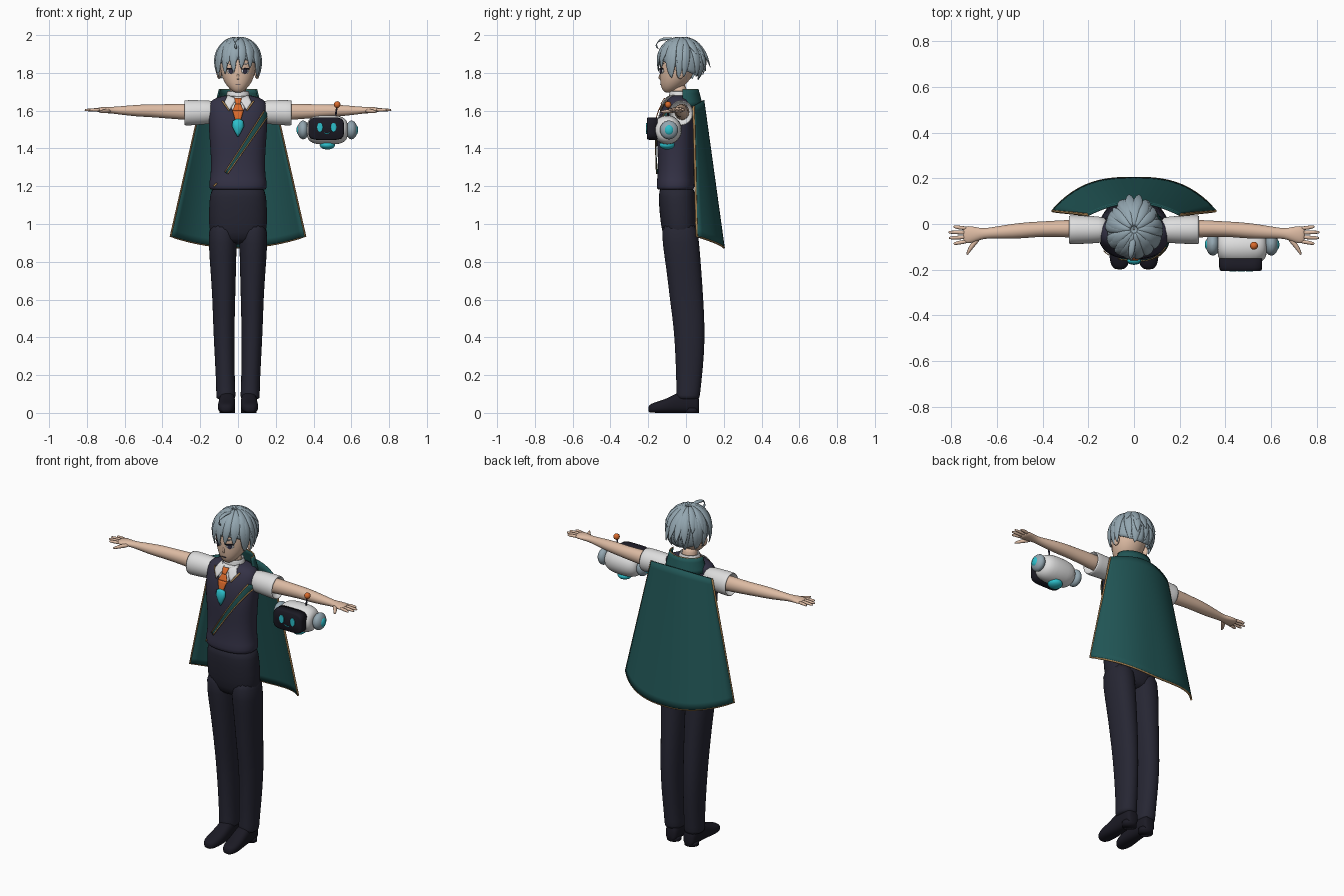
import bpy, bmesh, random
from math import sin, cos, pi, radians
from mathutils import Vector

random.seed(4)
if "Cube" in bpy.data.objects:
    bpy.data.objects.remove(bpy.data.objects["Cube"])


def material(name, code):
    srgb = [int(code[i:i + 2], 16) / 255 for i in (0, 2, 4)]
    col = [((c + .055) / 1.055) ** 2.4 for c in srgb] + [1]
    m = bpy.data.materials.new(name)
    m.use_nodes = True
    m.diffuse_color = col
    m.node_tree.nodes["Principled BSDF"].inputs["Base Color"].default_value = col
    return m


SKIN = material("skin", "DDBBA3")
HAIR = material("blue grey", "93A6B0")
VEST = material("dark plum", "343246")
TROUSER = material("midnight", "262633")
CAPE = material("deep teal", "215656")
WHITE = material("white", "DEDEDE")
ORANGE = material("orange", "D9692B")
CYAN = material("cyan", "2CBFCB")
BLACK = material("near black", "1B1A24")
GOLD = material("gold", "A98352")


def make(name, verts, faces, mat, subsurf=0, mirror=False, thick=0):
    mesh = bpy.data.meshes.new(name)
    mesh.from_pydata([tuple(v) for v in verts], [], faces)
    bm = bmesh.new()
    bm.from_mesh(mesh)
    bmesh.ops.recalc_face_normals(bm, faces=bm.faces)
    bm.to_mesh(mesh)
    bm.free()
    mesh.materials.append(mat)
    mesh.shade_smooth()
    ob = bpy.data.objects.new(name, mesh)
    bpy.context.collection.objects.link(ob)
    if thick:
        s = ob.modifiers.new("thickness", 'SOLIDIFY')
        s.thickness, s.offset = thick, 0
    if mirror:
        ob.modifiers.new("mirror", 'MIRROR').use_mirror_merge = False
    if subsurf:
        s = ob.modifiers.new("smooth", 'SUBSURF')
        s.levels = s.render_levels = subsurf
    return ob


def tube(name, rings, mat, ref=(1, 0, 0), axis=None, sides=16, p=2, cap=True, subsurf=1, **kw):
    """Skin rings (x, y, z, a, b); a lies along ref, b across it."""
    verts, faces = [], []
    pts = [Vector(r[:3]) for r in rings]
    n = len(pts)
    for i, r in enumerate(rings):
        t = Vector(axis) if axis else (pts[min(i + 1, n - 1)] - pts[max(i - 1, 0)]).normalized()
        u = Vector(ref)
        u = (u - t * u.dot(t)).normalized()
        v = t.cross(u)
        for k in range(sides):
            c, s = cos(2 * pi * k / sides), sin(2 * pi * k / sides)
            f = (abs(c) ** p + abs(s) ** p) ** (-1 / p)
            verts.append(pts[i] + u * r[3] * c * f + v * r[4] * s * f)
    for i in range(n - 1):
        for k in range(sides):
            j = (k + 1) % sides
            faces.append((i * sides + k, i * sides + j, (i + 1) * sides + j, (i + 1) * sides + k))
    if cap:
        faces += [tuple(range(sides)), tuple(range((n - 1) * sides, n * sides))]
    return make(name, verts, faces, mat, subsurf, **kw)


def sheet(name, f, nu, nv, mat, **kw):
    """Grid surface from f(u, v), u in -1..1 and v in 0..1."""
    verts = [f(2 * i / nu - 1, j / nv) for j in range(nv + 1) for i in range(nu + 1)]
    w = nu + 1
    faces = [(j * w + i, j * w + i + 1, (j + 1) * w + i + 1, (j + 1) * w + i)
             for j in range(nv) for i in range(nu)]
    return make(name, verts, faces, mat, **kw)


def patch(name, f, mat, target, off=.004, nu=4, nv=16, **kw):
    """Thin plate laid on the front of a target; f gives (x, z)."""
    bpy.context.view_layer.update()
    ev = target.evaluated_get(bpy.context.evaluated_depsgraph_get())

    def g(u, v):
        x, z = f(u, v)
        hit, loc, _, _ = ev.ray_cast(Vector((x, -1, z)), Vector((0, 1, 0)))
        return (x, (loc.y if hit else -.05) - off, z)
    return sheet(name, g, nu, nv, mat, thick=.004, **kw)


def band(a, b, w0, w1, shift=0):
    a, b = Vector(a), Vector(b)
    d = (b - a).normalized()
    side = Vector((-d.y, d.x))
    return lambda u, v: a.lerp(b, v) + side * (shift + u * (w0 + (w1 - w0) * v))


def oval(x, z, rx, rz):
    return lambda u, v: (x + rx * u * sin(pi * (.02 + .96 * v)), z + rz * cos(pi * (.02 + .96 * v)))


def ball(name, c, r, mat, **kw):
    rings = [(c[0], c[1], c[2] + r[2] * cos(pi * t / 10), r[0] * sin(pi * t / 10) + 1e-4,
              r[1] * sin(pi * t / 10) + 1e-4) for t in range(11)]
    return tube(name, rings, mat, axis=(0, 0, 1), **kw)


UP = (0, 0, 1)
# Head, neck, ears and nose
head = tube("head", [(0, -.095, 1.695, .012, .012), (0, -.088, 1.703, .032, .034), (0, -.072, 1.73, .06, .063),
                     (0, -.055, 1.77, .084, .084), (0, -.045, 1.82, .095, .095), (0, -.035, 1.88, .1, .1),
                     (0, -.03, 1.93, .085, .09), (0, -.03, 1.96, .04, .045)], SKIN, axis=UP, sides=20)
tube("neck", [(0, -.03, 1.62, .05, .045), (0, -.035, 1.68, .042, .04), (0, -.04, 1.75, .045, .045)], SKIN, axis=UP)
ball("ears", (.1, -.03, 1.8), (.014, .022, .032), SKIN, mirror=True)
tube("nose", [(0, -.133, 1.8, .005, .004), (0, -.143, 1.772, .008, .008), (0, -.133, 1.763, .007, .004)],
     SKIN, axis=UP, sides=8)
# Painted face
patch("eye_whites", oval(.038, 1.81, .02, .014), WHITE, head, .002, mirror=True)
patch("irises", oval(.038, 1.81, .011, .015), VEST, head, .005, mirror=True)
patch("lashes", band((.016, 1.82), (.06, 1.823), .003, .004), BLACK, head, .007, nu=2, mirror=True)
patch("brows", band((.018, 1.845), (.06, 1.85), .003, .002), HAIR, head, .004, nu=2, mirror=True)
patch("mouth", band((-.014, 1.738), (.014, 1.738), .0015, .0015), VEST, head, .002, nu=2)

# Hair: scalp cap, overlapping locks and a curl
RX, RY, RZ = .117, .122, .122


def scalp(az, th, s):
    back = (1 - cos(az)) / 2
    h = sin(th)
    if th > pi / 2:
        h = 1 - (.15 + .6 * back) * (1 - h)
    return Vector((s * RX * h * sin(az), -.025 - s * RY * h * cos(az), 1.858 + s * RZ * cos(th)))


sheet("hair_cap", lambda u, v: scalp(u * pi, .02 + v * radians(82 + 50 * (1 - cos(u * pi)) / 2), .98),
      32, 12, HAIR, thick=.008)


def lock(name, az, th0, th1, width, flare, sweep):
    rings = []
    for i in range(7):
        t = i / 6
        s = 1 + .03 * sin(pi * t) + flare * t ** 3
        w = width * (.45 + 1.1 * t - 1.5 * t ** 3) + .001
        q = scalp(az + sweep * t, th0 + (th1 - th0) * t, s)
        rings.append((*q, .014 * (1 - t ** 2) + .001, w))
    out = Vector((sin(az), -cos(az), .35))
    tube(name, rings, HAIR, ref=out, sides=8)


for i in range(20):
    az = 2 * pi * i / 20
    back = (1 - cos(az)) / 2
    end = radians(107 + 16 * sin(az) ** 2 + 22 * back + random.uniform(-9, 9))
    lock("long_lock", az, .25, end, .03, .02 + .04 * back, random.uniform(-.25, .2))
for i in range(13):
    az = 2 * pi * (i + .5) / 13
    back = (1 - cos(az)) / 2
    lock("upper_lock", az, .1, radians(random.uniform(72, 98)), .03, .05 + .12 * back ** 2,
         random.uniform(-.3, .3))
for az in (-.45, -.15, .15, .45):
    lock("back_spike", pi + az, .5, radians(97 + 30 * abs(az)), .028, .34 - .25 * abs(az), 0)
tube("hair_curl", [(0, -.05, 1.975, .008, .014), (-.01, -.1, 1.984, .009, .016), (-.015, -.145, 1.975, .008, .015),
                   (-.015, -.163, 1.945, .007, .013), (-.01, -.145, 1.925, .002, .004)], HAIR, ref=(0, .3, 1), sides=8)

# Vest
vest = tube("vest", [(0, -.055, 1.18, .146, .094), (0, -.055, 1.185, .152, .1), (0, -.055, 1.225, .153, .1),
                     (0, -.055, 1.24, .147, .097), (0, -.053, 1.32, .142, .094), (0, -.055, 1.42, .148, .099),
                     (0, -.055, 1.5, .155, .1), (0, -.048, 1.58, .157, .094), (0, -.04, 1.63, .155, .08),
                     (0, -.036, 1.66, .14, .064), (0, -.034, 1.685, .07, .05)], VEST, axis=UP, p=2.4, sides=24)
patch("shirt_front", lambda u, v: (u * .062 * (1 - v), 1.675 - .14 * v), WHITE, vest, .003)
tube("shirt_collar", [(0, -.034, 1.655, .068, .058), (0, -.036, 1.68, .06, .052), (0, -.036, 1.705, .055, .049)],
     WHITE, axis=UP, cap=False, thick=.006)
flap = [Vector(c) for c in ((.006, 1.664), (.055, 1.682), (.072, 1.645), (.045, 1.603))]
patch("collar_flaps", lambda u, v: flap[0].lerp(flap[1], (u + 1) / 2).lerp(flap[3].lerp(flap[2], (u + 1) / 2), v),
      WHITE, vest, .011, nv=6, mirror=True)
patch("neckline_trim", band((.084, 1.652), (.046, 1.6), .004, .004), GOLD, vest, .006, nu=2, mirror=True)
patch("tie_knot", band((0, 1.667), (0, 1.635), .019, .012), ORANGE, vest, .018, nv=4)
patch("tie_upper", band((0, 1.635), (0, 1.6), .014, .03), ORANGE, vest, .014, nv=5)
patch("tie_tip", band((0, 1.6), (0, 1.535), .03, .01), ORANGE, vest, .014, nv=6)
tube("gem", [(0, -.158, 1.555, .012, .008), (0, -.161, 1.545, .03, .013), (0, -.164, 1.515, .031, .015),
             (0, -.164, 1.485, .016, .012), (0, -.164, 1.462, .003, .003)], CYAN, axis=UP, sides=8, subsurf=0)
# Diagonal sash with gold edges
ends = ((.152, 1.59), (-.062, 1.27))
patch("sash", band(*ends, .016, .008), CAPE, vest, .008, nv=24)
for s in (-1, 1):
    a, b = (Vector(e) for e in ends)
    side = Vector((.83, -.56)) * s
    patch("sash_trim", band(a + side * .016, b + side * .008, .003, .003), GOLD, vest, .011, nu=2, nv=24)
patch("hem_pin", band((-.112, 1.215), (-.13, 1.198), .004, .004), GOLD, vest, .006, nu=2, nv=3)

# Sleeves, arms and hands
Y = (0, 1, 0)
tube("sleeves", [(.11, -.025, 1.592, .05, .055), (.15, -.025, 1.592, .06, .064), (.22, -.025, 1.59, .063, .067),
                 (.286, -.025, 1.588, .066, .07), (.287, -.025, 1.588, .058, .062), (.25, -.025, 1.59, .05, .05)],
     WHITE, ref=Y, axis=(1, 0, 0), mirror=True)
tube("arms", [(.2, -.022, 1.592, .044, .048), (.3, -.02, 1.595, .038, .043), (.4, -.022, 1.597, .034, .037),
              (.46, -.026, 1.6, .035, .035), (.53, -.032, 1.6, .034, .032), (.61, -.038, 1.601, .026, .024),
              (.66, -.042, 1.602, .022, .018), (.69, -.045, 1.604, .032, .018), (.725, -.047, 1.604, .04, .015),
              (.75, -.048, 1.604, .037, .011)], SKIN, ref=Y, axis=(1, 0, 0), mirror=True)
for y0, y1, tip in ((-.02, -.012, .79), (-.038, -.036, .812), (-.057, -.061, .81), (-.076, -.086, .79)):
    tube("fingers", [(.725, y0, 1.604, .009, .01), (.765, (y0 + y1) / 2, 1.605, .0095, .0095),
                     (tip - .006, y1, 1.603, .0075, .007), (tip, y1, 1.603, .004, .004)],
         SKIN, ref=Y, sides=8, mirror=True)
tube("thumbs", [(.675, -.055, 1.6, .013, .013), (.705, -.09, 1.597, .012, .012), (.722, -.115, 1.595, .0095, .009),
                (.732, -.137, 1.594, .004, .004)], SKIN, ref=UP, sides=8, mirror=True)

# Trousers and shoes
tube("trouser_hips", [(0, -.05, 1.21, .138, .09), (0, -.048, 1.15, .15, .098), (0, -.04, 1.05, .156, .1),
                      (0, -.033, .95, .153, .094), (0, -.03, .89, .12, .07)], TROUSER, axis=UP, p=2.4, sides=24)
tube("trouser_legs", [(.08, -.038, 1.03, .074, .096), (.082, -.028, .9, .076, .099), (.078, -.01, .75, .068, .093),
                      (.075, .003, .6, .061, .09), (.075, .018, .45, .057, .083), (.071, .02, .3, .053, .077),
                      (.066, .015, .15, .05, .066), (.064, .01, .085, .052, .064), (.064, .01, .07, .05, .06)],
     TROUSER, axis=UP, p=2.3, mirror=True)
tube("shoes", [(.058, .07, .04, .025, .036), (.058, .06, .05, .038, .05), (.058, .0, .06, .042, .06),
               (.058, -.05, .053, .043, .053), (.06, -.1, .038, .046, .038), (.063, -.15, .03, .046, .03),
               (.063, -.185, .025, .036, .024), (.063, -.2, .02, .018, .016)],
     BLACK, axis=Y, p=3, mirror=True)
tube("heels", [(.058, .03, 0, .041, .038), (.058, .03, .025, .041, .038)], BLACK, axis=UP, subsurf=0, mirror=True)


# Cape with stand-up collar and gold hem
def cape(u, v):
    a = abs(u)
    top = Vector((.2 * u, .092 - .052 * a ** 2, 1.655 - .03 * a ** 2))
    low = Vector((.357 * u, .2 - .143 * a ** 2.8, .875 + .06 * a ** 2))
    return top.lerp(low, v)


def collar(u, v):
    r = .12 - .022 * v
    return Vector((r * sin(1.75 * u), -.005 + (r - .03) * cos(1.75 * u), 1.625 + .087 * v))


sheet("cape", cape, 28, 20, CAPE, thick=.01)
sheet("cape_collar", collar, 20, 4, CAPE, thick=.008)
hem = [cape(-1, i / 10) for i in range(10)] + [cape(i / 12 - 1, 1) for i in range(25)]
hem += [cape(1, 1 - i / 10) for i in range(1, 11)]
tube("cape_trim", [(*q, .0065, .005) for q in hem], GOLD, ref=Y, sides=6, subsurf=0)
tube("collar_trim", [(*collar(i / 10 - 1, 1), .004, .004) for i in range(21)], GOLD, ref=UP, sides=6, subsurf=0)

# Floating robot companion
CX, CY, CZ = .473, -.1, 1.498
tube("robot_body", [(CX + .108 * x, CY, CZ, r, r) for x, r in
                    ((-1, .03), (-.95, .052), (-.75, .07), (-.4, .079), (.4, .079), (.75, .07), (.95, .052), (1, .03))],
     WHITE, ref=Y, axis=(1, 0, 0), sides=24)
screen = tube("robot_screen", [(.467, y, 1.505, .094 * k, .06 * k) for y, k in
                               ((-.15, 1), (-.19, 1), (-.202, .97), (-.206, .9))],
              BLACK, axis=Y, p=5, sides=32, subsurf=0)
for x in (.434, .506):
    patch("robot_eye", oval(x, 1.512, .015, .024), CYAN, screen, .003)
patch("robot_mouth", lambda u, v: (.47 + u * .016, 1.477 + .006 * u * u + .004 * v), CYAN, screen, .003, nu=8, nv=1)
for s in (-1, 1):
    ball("robot_ear", (CX + s * .128, -.09, 1.498), (.032, .05, .05), HAIR)
    ball("robot_ear_light", (CX + s * .148, -.09, 1.498), (.016, .026, .028), CYAN)
ball("robot_thruster", (CX, CY, 1.418), (.042, .042, .024), CYAN)
tube("antenna_stem", [(.515, -.095, 1.56, .005, .005), (.524, -.095, 1.625, .004, .004)], VEST, sides=8, subsurf=0)
ball("antenna_tip", (.525, -.095, 1.632), (.018, .018, .018), ORANGE)
